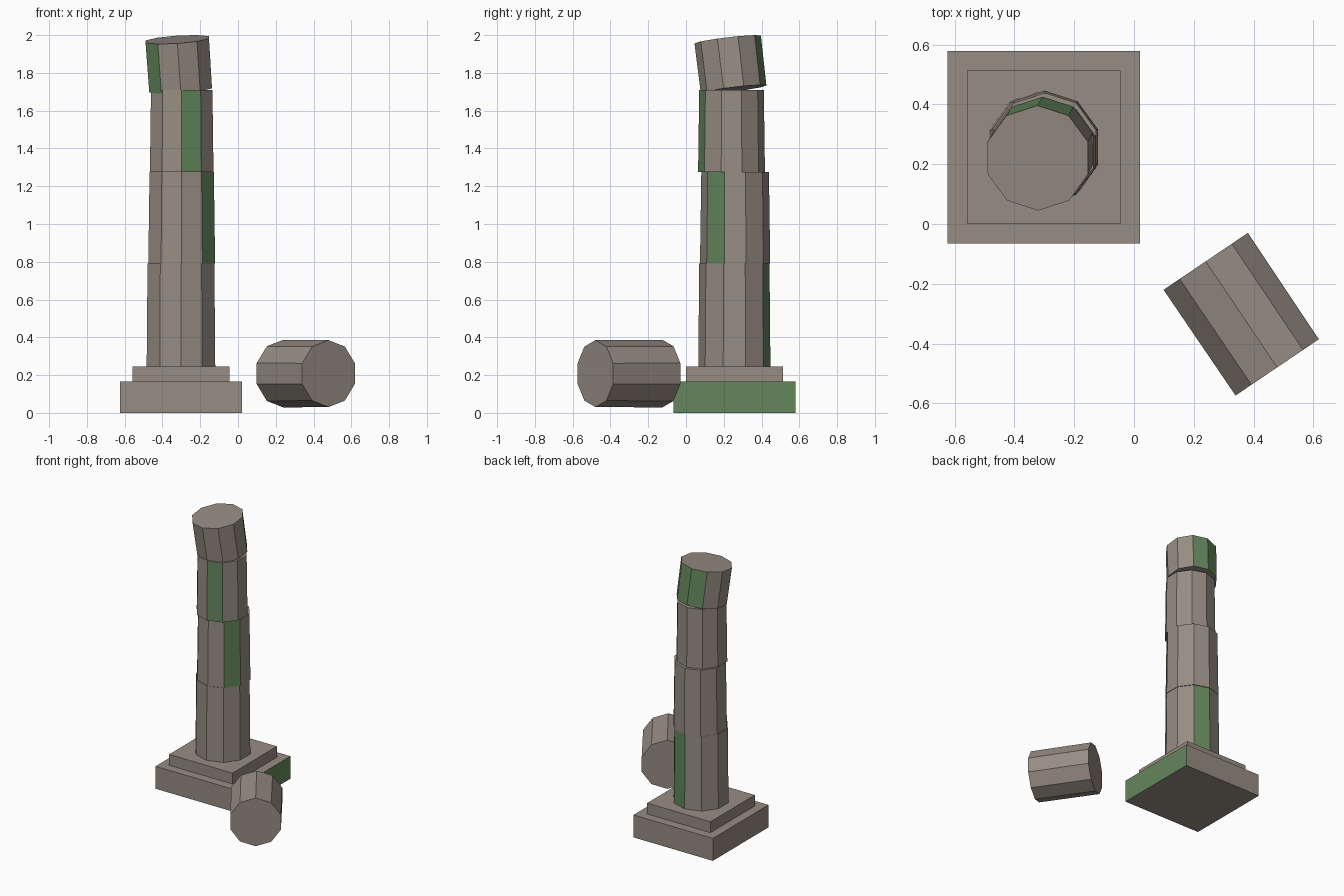
import bpy, bmesh, math
from mathutils import Matrix, Euler

if "Cube" in bpy.data.objects:
    bpy.data.objects.remove(bpy.data.objects["Cube"])

def material(name, rgb):
    m = bpy.data.materials.new(name)
    m.diffuse_color = (*rgb, 1)
    m.use_nodes = True
    m.node_tree.nodes["Principled BSDF"].inputs["Base Color"].default_value = m.diffuse_color
    return m

STONE = material("weathered stone", (0.31, 0.265, 0.228))
MOSS = material("moss green", (0.125, 0.24, 0.105))

def finish(name, bm, matrix, mossy):
    """Stone object; side faces whose outward angle is listed in mossy turn green."""
    for f in bm.faces:
        n = f.normal
        if abs(n.z) < 0.5:
            angle = math.degrees(math.atan2(n.y, n.x))
            if any(abs((angle - a + 180) % 360 - 180) < 5 for a in mossy):
                f.material_index = 1
    mesh = bpy.data.meshes.new(name)
    bm.to_mesh(mesh)
    bm.free()
    mesh.materials.append(STONE)
    mesh.materials.append(MOSS)
    ob = bpy.data.objects.new(name, mesh)
    ob.matrix_world = matrix
    bpy.context.collection.objects.link(ob)

def slab(name, x, y, z0, z1, width, mossy=()):
    bm = bmesh.new()
    bmesh.ops.create_cube(bm, size=1)
    bmesh.ops.scale(bm, vec=(width, width, z1 - z0), verts=bm.verts)
    bm.normal_update()
    finish(name, bm, Matrix.Translation((x, y, (z0 + z1) / 2)), mossy)

def drum(name, base, height, r0, r1, mossy=(), tilt=(0, 0, 0)):
    """Ten-sided drum standing on its base point, with a corner facing front."""
    bm = bmesh.new()
    rings = []
    for r, z in ((r0, 0), (r1, height)):
        angles = [math.radians(90 + 36 * i) for i in range(10)]
        rings.append([bm.verts.new((r * math.cos(a), r * math.sin(a), z)) for a in angles])
    low, high = rings
    bm.faces.new(low[::-1])
    bm.faces.new(high)
    for i in range(10):
        j = (i + 1) % 10
        bm.faces.new((low[i], low[j], high[j], high[i]))
    bm.normal_update()
    finish(name, bm, Matrix.Translation(base) @ Euler(tilt).to_matrix().to_4x4(), mossy)

# Stepped plinth
slab("plinth_base", -0.302, 0.257, 0, 0.165, 0.645, mossy=(0,))
slab("plinth_step", -0.302, 0.257, 0.165, 0.245, 0.515)

# Stacked column drums, slightly misaligned
drum("lower_drum", (-0.302, 0.256, 0.245), 0.545, 0.191, 0.186, (72,))
drum("middle_drum", (-0.298, 0.260, 0.79), 0.485, 0.186, 0.179, (-36,))
drum("upper_drum", (-0.298, 0.241, 1.275), 0.435, 0.177, 0.171, (-72,))

# Broken top drum, leaning forward and to the left
drum("leaning_drum", (-0.304, 0.252, 1.713), 0.266, 0.175, 0.177,
     (72, 108, -144), tilt=(0.118, -0.068, 0))

# Fallen drum lying on the ground
drum("fallen_drum", (0.24, -0.125, 0.208), 0.428, 0.179, 0.177,
     tilt=(math.radians(90), 0, math.radians(34)))
